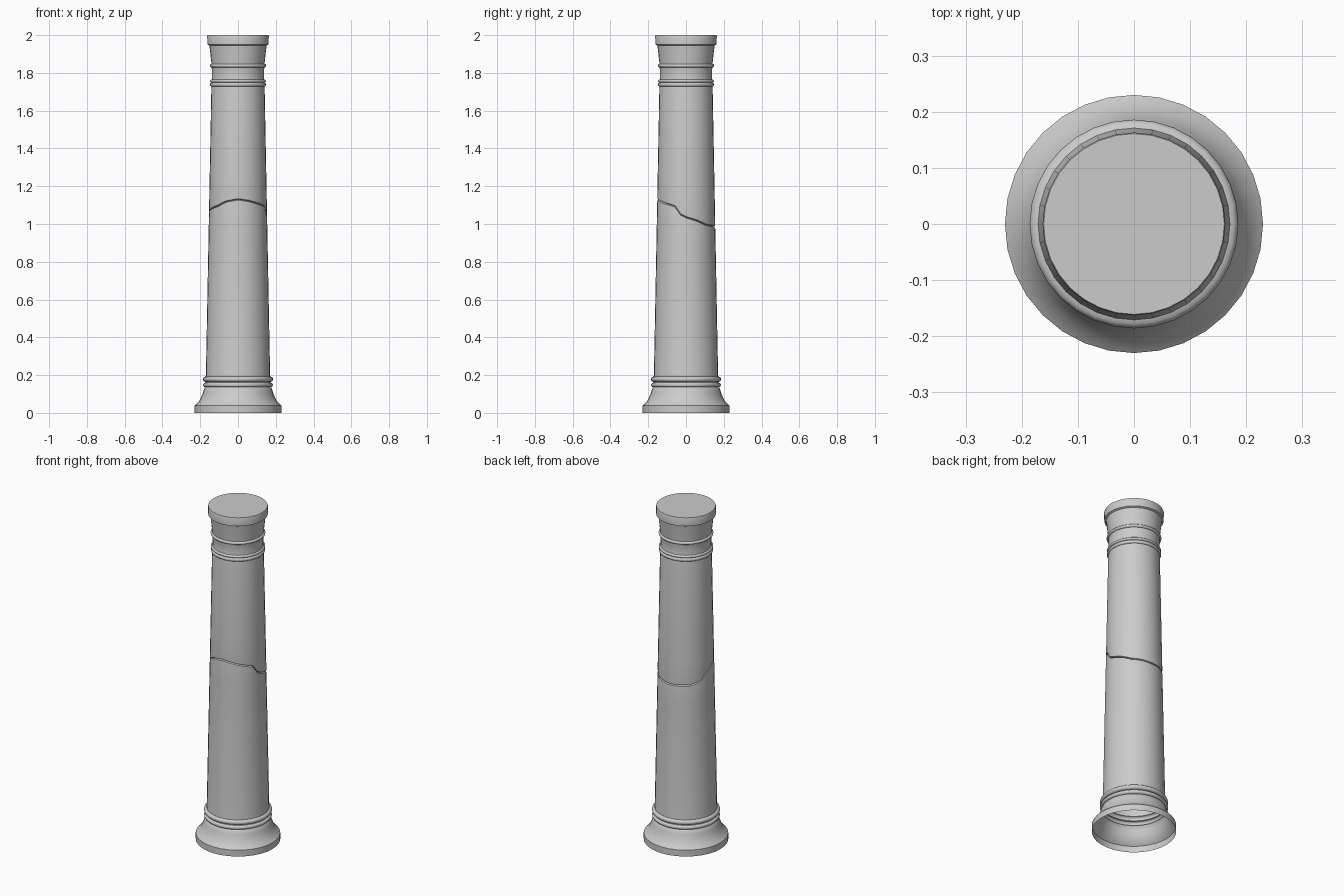
import bpy, bmesh, math

if "Cube" in bpy.data.objects:
    bpy.data.objects.remove(bpy.data.objects["Cube"])

SIDES = 32

# Crack height around the shaft: (angle in degrees, z)
CRACK = [(0, 1.035), (20, 1.02), (45, .995), (90, .985), (135, .99), (160, 1.01),
         (170, 1.04), (180, 1.065), (210, 1.088), (225, 1.095), (243, 1.118),
         (270, 1.13), (292, 1.122), (315, 1.108), (337, 1.095), (349, 1.05), (360, 1.035)]


def crack_z(deg):
    for (a0, z0), (a1, z1) in zip(CRACK, CRACK[1:]):
        if a0 <= deg <= a1:
            return z0 + (z1 - z0) * (deg - a0) / (a1 - a0)


def shaft_r(z):
    return .17 + (.141 - .17) * (z - .2) / 1.52


def ring(bm, r, z):
    return [bm.verts.new((r * math.cos(math.tau * i / SIDES),
                          r * math.sin(math.tau * i / SIDES), z)) for i in range(SIDES)]


def crack_ring(bm, inset, dz):
    vs = []
    for i in range(SIDES):
        a = math.tau * i / SIDES
        z = crack_z(360 * i / SIDES) + dz
        r = shaft_r(z) - inset
        vs.append(bm.verts.new((r * math.cos(a), r * math.sin(a), z)))
    return vs


def bead(r, z, h, out):
    """Half-round moulding profile."""
    return [(r + out * math.sin(math.pi * k / 6), z - h * math.cos(math.pi * k / 6))
            for k in range(7)]


def finish(name, bm, rings, cap=False):
    for a, b in zip(rings, rings[1:]):
        for i in range(SIDES):
            j = (i + 1) % SIDES
            bm.faces.new((a[i], a[j], b[j], b[i]))
    if cap:
        bm.faces.new(rings[-1])
    me = bpy.data.meshes.new(name)
    bm.to_mesh(me)
    bm.free()
    ob = bpy.data.objects.new(name, me)
    bpy.context.collection.objects.link(ob)
    bpy.ops.object.select_all(action='DESELECT')
    ob.select_set(True)
    bpy.context.view_layer.objects.active = ob
    bpy.ops.object.shade_smooth_by_angle(angle=math.radians(35))


# Lower piece: open flared foot, two beads, shaft up to the crack
bm = bmesh.new()
foot = [(.23, 0), (.23, .038), (.222, .045), (.205, .064), (.193, .088), (.184, .112), (.178, .132)]
lower = foot + bead(.173, .148, .012, .012) + bead(.171, .178, .014, .015) + [(shaft_r(.2), .2)]
rings = [ring(bm, r, z) for r, z in lower]
rings += [crack_ring(bm, 0, -.12), crack_ring(bm, 0, -.015),
          crack_ring(bm, .001, -.004), crack_ring(bm, .012, 0)]
finish("lower_column", bm, rings)

# Upper piece: shaft from the crack, neck beads, flared capital and flat top
bm = bmesh.new()
rings = [crack_ring(bm, .012, 0), crack_ring(bm, .001, .004),
         crack_ring(bm, 0, .015), crack_ring(bm, 0, .12)]
upper = ([(.141, 1.72)] + bead(.140, 1.738, .01, .008) + bead(.139, 1.757, .008, .009)
         + [(.138, 1.77), (.139, 1.825)] + bead(.140, 1.838, .009, .009)
         + [(.143, 1.87), (.147, 1.91), (.152, 1.945),
            (.162, 1.95), (.163, 1.995), (.161, 2.0)])
rings += [ring(bm, r, z) for r, z in upper]
finish("upper_column", bm, rings, cap=True)
